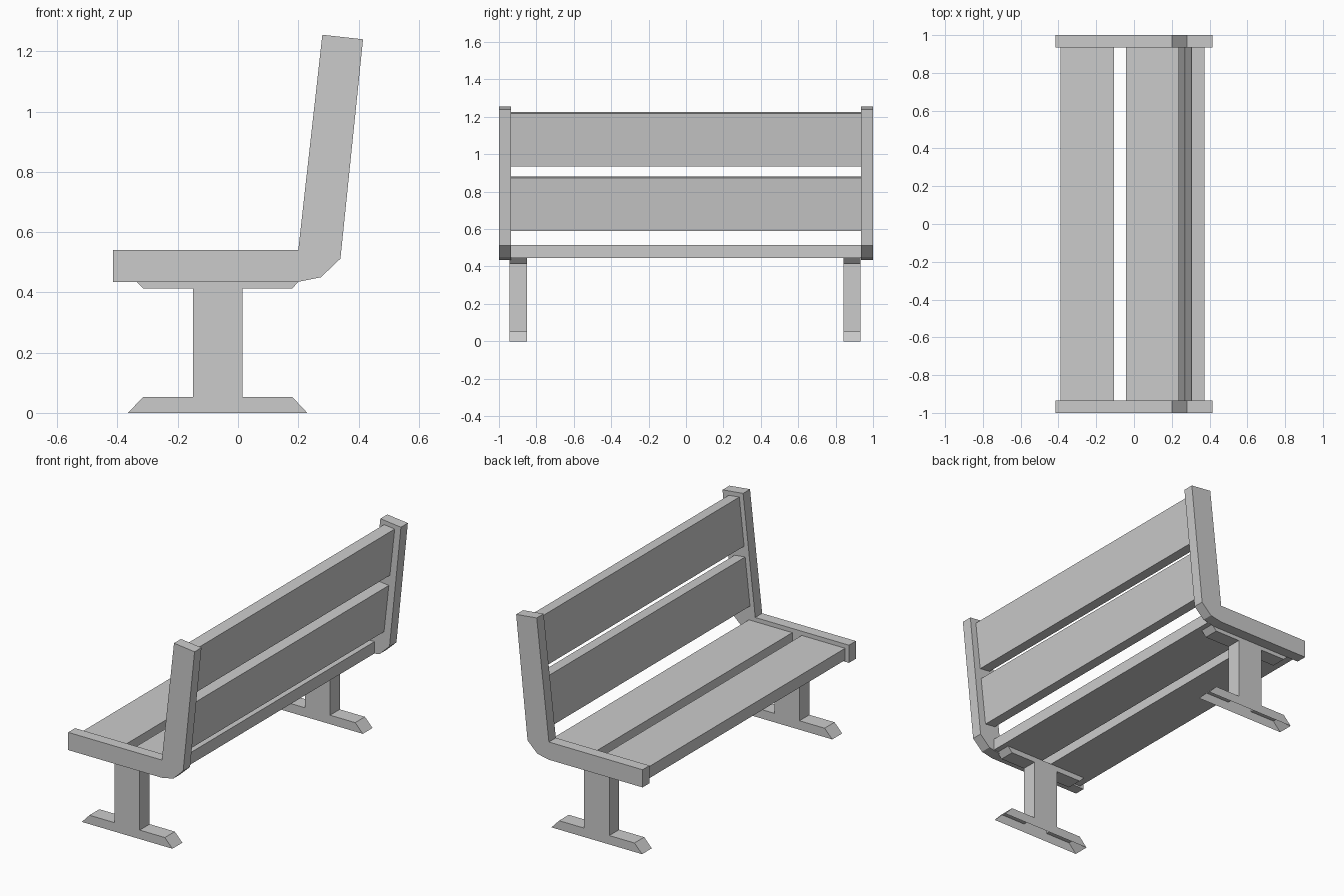
import bpy, bmesh
from mathutils import Vector

if "Cube" in bpy.data.objects:
    bpy.data.objects.remove(bpy.data.objects["Cube"])


def extrude_profile(name, profile, y0, y1, open_edges=()):
    """Sweep an (x, z) outline along y; open_edges get no side wall."""
    bm = bmesh.new()
    a = [bm.verts.new((x, y0, z)) for x, z in profile]
    b = [bm.verts.new((x, y1, z)) for x, z in profile]
    bm.faces.new(a)
    bm.faces.new(b[::-1])
    n = len(profile)
    for i in range(n):
        if i not in open_edges:
            j = (i + 1) % n
            bm.faces.new((a[j], a[i], b[i], b[j]))
    mesh = bpy.data.meshes.new(name)
    bm.to_mesh(mesh)
    bm.free()
    obj = bpy.data.objects.new(name, mesh)
    bpy.context.collection.objects.link(obj)
    return obj


# Side frames: seat rail and leaning back post in one bent piece
FRAME = [(-0.415, 0.435), (0.20, 0.435), (0.275, 0.45), (0.34, 0.512),
         (0.415, 1.24), (0.28, 1.255), (0.20, 0.54), (-0.415, 0.54)]
extrude_profile("side_frame_front", FRAME, -1.0, -0.935)
extrude_profile("side_frame_back", FRAME, 0.935, 1.0)

# Legs: hollow I-shaped pedestals, open underneath and against the seat
LEG = [(-0.365, 0), (0.23, 0), (0.18, 0.053), (0.015, 0.053),
       (0.015, 0.413), (0.18, 0.413), (0.21, 0.445), (-0.347, 0.445),
       (-0.315, 0.413), (-0.15, 0.413), (-0.15, 0.053), (-0.315, 0.053)]
extrude_profile("leg_front", LEG, -0.943, -0.85, open_edges=(0, 6))
extrude_profile("leg_back", LEG, 0.842, 0.933, open_edges=(0, 6))


def plank(name, start, along, thick):
    """Plank whose section starts at a corner and spans two vectors."""
    s = Vector(start)
    pts = [s, s + thick, s + thick + along, s + along]
    extrude_profile(name, [tuple(p) for p in pts], -0.935, 0.935)


WIDTH, THICK = 0.285, 0.07

# Seat planks
for i, x in enumerate((-0.39, -0.043)):
    plank(f"seat_plank_{i + 1}", (x, 0.515), Vector((WIDTH, 0)), Vector((0, -THICK)))

# Backrest planks, parallel to the back posts
up = Vector((0.08, 0.715)).normalized()
back = Vector((up.y, -up.x))
for i, z in enumerate((0.598, 0.943)):
    x = 0.228 + (z - 0.54) * up.x / up.y
    plank(f"backrest_plank_{i + 1}", (x, z), up * WIDTH, back * THICK)

# Consistent outward normals
for obj in bpy.context.collection.objects:
    bm = bmesh.new()
    bm.from_mesh(obj.data)
    bmesh.ops.recalc_face_normals(bm, faces=bm.faces)
    bm.to_mesh(obj.data)
    bm.free()
